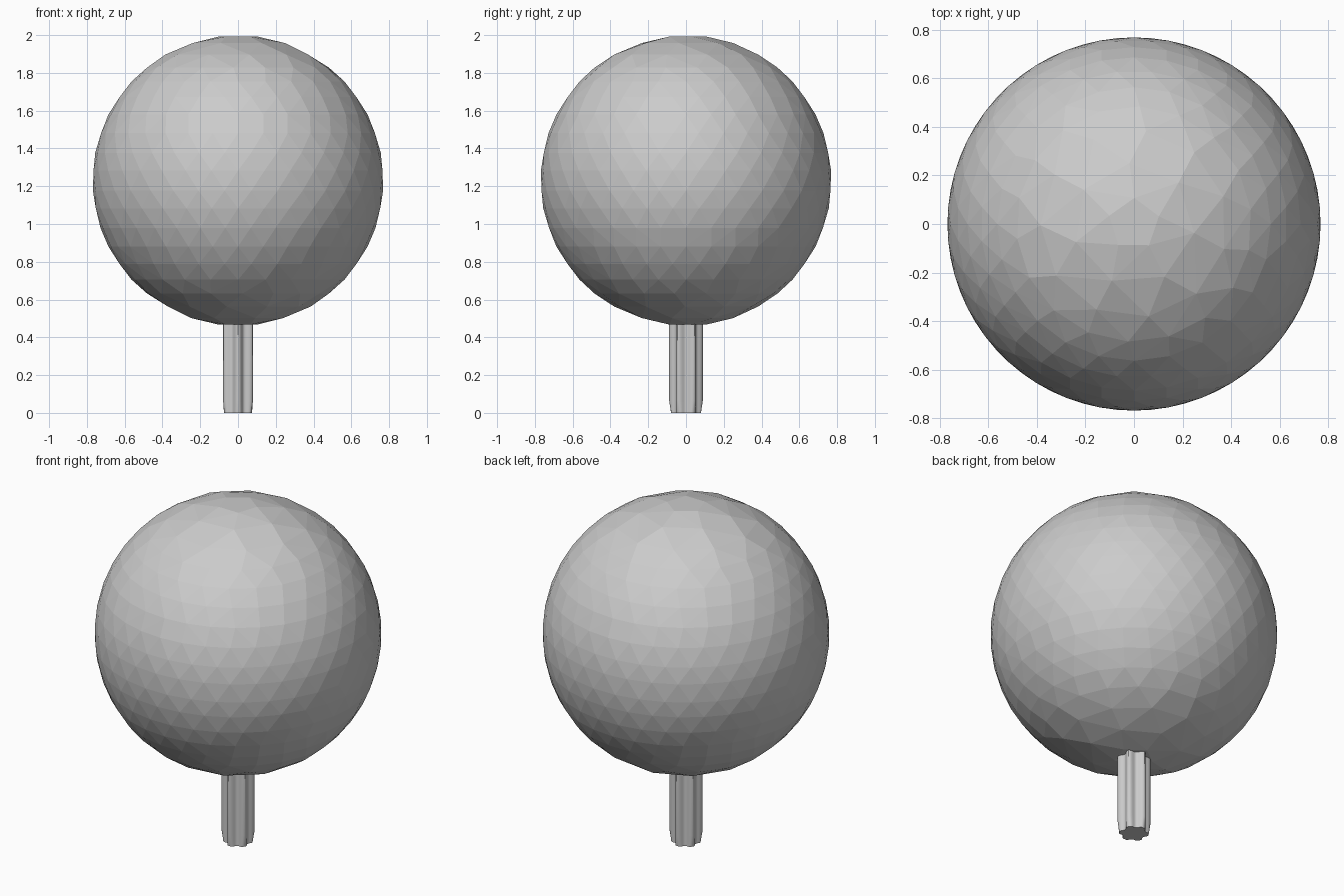
import bpy, bmesh, math

if "Cube" in bpy.data.objects:
    bpy.data.objects.remove(bpy.data.objects["Cube"])

R, CZ = 0.77, 1.23


def add_object(name, bm):
    bmesh.ops.recalc_face_normals(bm, faces=bm.faces)
    mesh = bpy.data.meshes.new(name)
    bm.to_mesh(mesh)
    bm.free()
    ob = bpy.data.objects.new(name, mesh)
    bpy.context.collection.objects.link(ob)
    return ob


# Faceted ball: staggered rings of points, coarser toward the poles
half = [(8, 5), (19, 7), (30, 11), (39, 18), (47, 24), (55, 28),
        (63, 32), (71, 34), (79, 34), (86, 34)]
bm = bmesh.new()
for i, (deg, n) in enumerate(half):
    p = math.radians(deg)
    for k in range(n):
        a = 2 * math.pi * (k + 0.5 * (i % 2)) / n + 0.3 * (n < 20)
        x, y = R * math.sin(p) * math.cos(a), R * math.sin(p) * math.sin(a)
        z = R * math.cos(p)
        bm.verts.new((x, y, CZ + z))
        # lower half is the upper half turned about the y axis
        b = math.pi / n if n == 34 else 0
        xl = x * math.cos(b) - y * math.sin(b)
        yl = x * math.sin(b) + y * math.cos(b)
        bm.verts.new((-xl, yl, CZ - z))
bmesh.ops.convex_hull(bm, input=bm.verts)
add_object("faceted_ball", bm)

# Six-lobed fluted stem with a slightly chamfered foot
bm = bmesh.new()
N = 72
rings = []
for z, limit in ((0, 0.079), (0.065, 1), (0.5, 1)):
    ring = []
    for k in range(N):
        a = math.pi / 2 + 2 * math.pi * k / N
        r = 0.063 + 0.026 * ((1 + math.cos(12 * math.pi * k / N)) / 2) ** 1.2
        r = min(r, limit)
        ring.append(bm.verts.new((r * math.cos(a), r * math.sin(a), z)))
    rings.append(ring)
for lo, hi in zip(rings, rings[1:]):
    for k in range(N):
        j = (k + 1) % N
        bm.faces.new((lo[k], lo[j], hi[j], hi[k]))
bm.faces.new(rings[0][::-1])
bm.faces.new(rings[-1])
stem = add_object("fluted_stem", bm)
bpy.context.view_layer.objects.active = stem
stem.select_set(True)
bpy.ops.object.shade_smooth_by_angle(angle=math.radians(30))
